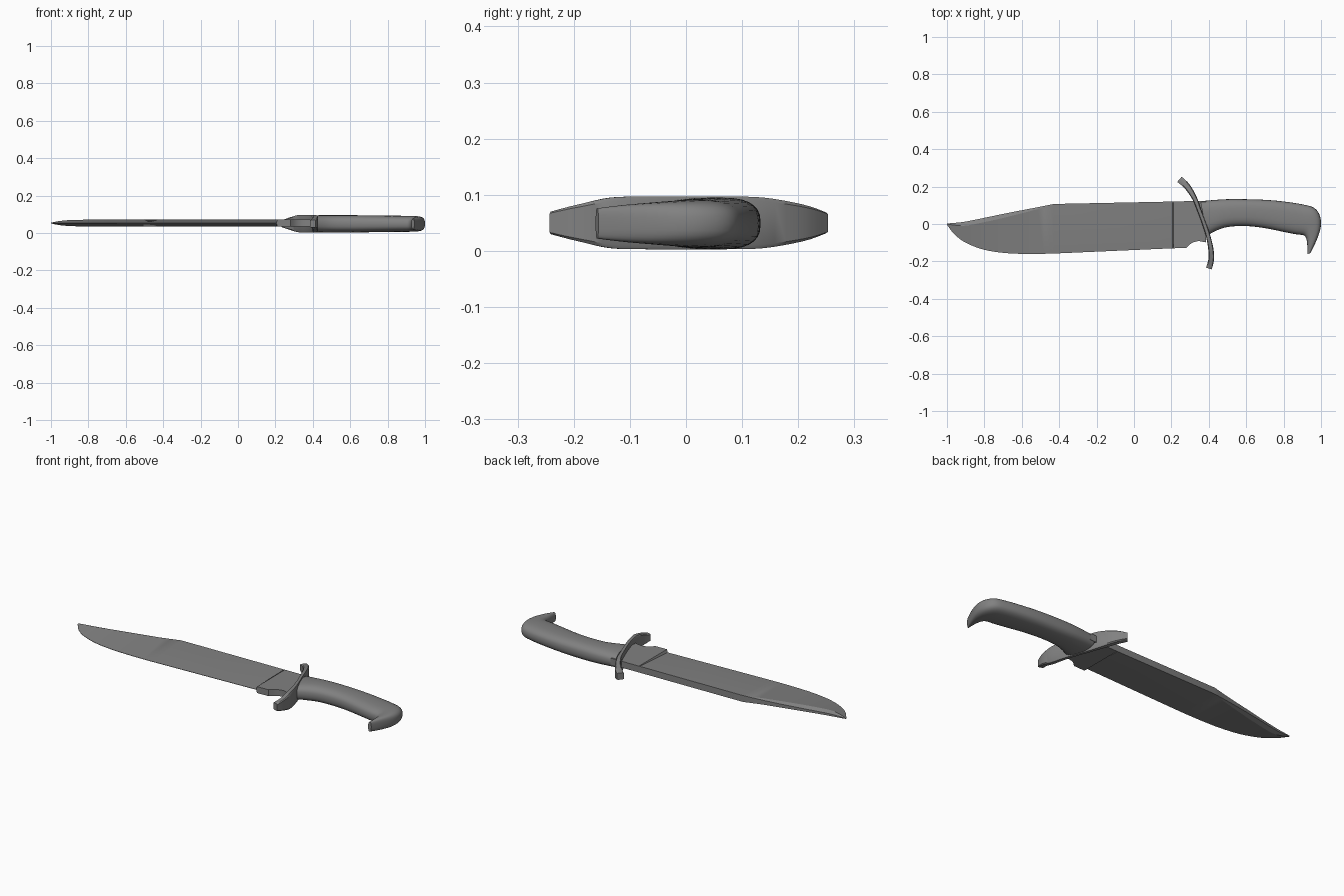
import bpy
import bmesh
from math import cos, sin, pi, radians
from mathutils import Vector

cube = bpy.data.objects.get("Cube")
if cube:
    bpy.data.objects.remove(cube)

MID = 0.05  # height of the symmetry plane

steel = bpy.data.materials.new("dark grey steel")
grey = (0.22, 0.22, 0.22, 1)
steel.use_nodes = True
steel.diffuse_color = grey
steel.node_tree.nodes["Principled BSDF"].inputs["Base Color"].default_value = grey


def loft(name, rings, angle):
    """Skin a row of equal closed rings and cap both ends."""
    bm = bmesh.new()
    rows = [[bm.verts.new(p) for p in ring] for ring in rings]
    n = len(rows[0])
    for a, b in zip(rows, rows[1:]):
        for i in range(n):
            j = (i + 1) % n
            bm.faces.new((a[i], a[j], b[j], b[i]))
    bm.faces.new(rows[0][::-1])
    bm.faces.new(rows[-1])
    bmesh.ops.remove_doubles(bm, verts=bm.verts, dist=0.0002)
    bmesh.ops.recalc_face_normals(bm, faces=bm.faces)
    mesh = bpy.data.meshes.new(name)
    bm.to_mesh(mesh)
    bm.free()
    mesh.materials.append(steel)
    obj = bpy.data.objects.new(name, mesh)
    bpy.context.collection.objects.link(obj)
    bpy.ops.object.select_all(action="DESELECT")
    obj.select_set(True)
    bpy.context.view_layer.objects.active = obj
    bpy.ops.object.shade_smooth_by_angle(angle=radians(angle))
    return obj


def smooth(rows, steps):
    """Catmull-Rom interpolation through rows of numbers."""
    pts = [rows[0]] + rows + [rows[-1]]
    out = []
    for k in range(len(rows) - 1):
        p, q, r, s = pts[k:k + 4]
        for i in range(steps):
            t = i / steps
            out.append([b + 0.5 * t * (c - a + t * (2*a - 5*b + 4*c - d + t * (3*(b - c) + d - a)))
                        for a, b, c, d in zip(p, q, r, s)])
    return out + [rows[-1]]


def blade_ring(x, spine, ridge, edge, hs, hr, he):
    half = [(spine, hs), (ridge, hr), (edge, he)]
    return ([Vector((x, y, MID + 0.003 + h)) for y, h in half]
            + [Vector((x, y, MID + 0.003 - h)) for y, h in reversed(half)])


# Blade: clipped point, then a wedge section, then a thick heel with a notch
T = 0.018
point = smooth([
    [-1.0, 0.003, 0.0, -0.004, 0.001, 0.002, 0.001],
    [-0.96, 0.006, -0.006, -0.055, 0.004, 0.010, 0.001],
    [-0.90, 0.013, -0.009, -0.10, 0.006, 0.016, 0.001],
    [-0.80, 0.033, 0.010, -0.138, 0.007, T, 0.001],
    [-0.68, 0.058, 0.037, -0.156, 0.009, T, 0.001],
    [-0.55, 0.083, 0.070, -0.16, 0.012, T, 0.001],
    [-0.43, 0.107, 0.102, -0.158, T, T, 0.001]], 4)
heel = [(0.205, 0.12, 0.115, -0.130, 0.001), (0.21, 0.12, 0.115, -0.130, T),
        (0.28, 0.122, 0.117, -0.127, T), (0.295, 0.122, 0.117, -0.112, T),
        (0.315, 0.123, 0.118, -0.098, T), (0.345, 0.123, 0.118, -0.091, T),
        (0.385, 0.124, 0.119, -0.098, T)]
sections = point + [(x, s, r, e, T, T, h) for x, s, r, e, h in heel]
loft("blade", [blade_ring(*s) for s in sections], 25)

# Guard: S-shaped bar, x centre, y, half width and half height at each step
guard_path = smooth([
    [0.243, 0.239, 0.018, 0.019],
    [0.285, 0.200, 0.017, 0.033],
    [0.325, 0.135, 0.013, 0.045],
    [0.350, 0.070, 0.011, 0.047],
    [0.376, 0.000, 0.011, 0.047],
    [0.398, -0.070, 0.012, 0.047],
    [0.411, -0.135, 0.014, 0.045],
    [0.413, -0.190, 0.015, 0.033],
    [0.400, -0.238, 0.016, 0.020]], 4)
rings = []
for i, (x, y, w, h) in enumerate(guard_path):
    a = guard_path[max(i - 1, 0)]
    b = guard_path[min(i + 1, len(guard_path) - 1)]
    tangent = Vector((b[0] - a[0], b[1] - a[1], 0)).normalized()
    side = Vector((-tangent.y, tangent.x, 0))
    centre = Vector((x, y, MID))
    corners = [(1, 0.85), (0.7, 1), (-0.7, 1), (-1, 0.85), (-1, -0.85), (-0.7, -1), (0.7, -1), (1, -0.85)]
    rings.append([centre + side * w * u + Vector((0, 0, h * v)) for u, v in corners])
loft("guard", rings, 35)


# Grip: rounded sections from back edge to belly, fanning round into the hooked pommel
def grip_ring(x1, y1, x2, y2, h):
    back, belly = Vector((x1, y1, MID - 0.001)), Vector((x2, y2, MID - 0.001))
    centre, arm = (back + belly) / 2, (back - belly) / 2
    ring = []
    for i in range(28):
        c, s = cos(2 * pi * i / 28), sin(2 * pi * i / 28)
        u = abs(c) ** 0.75 * (1 if c > 0 else -1)
        v = abs(s) ** 0.75 * (1 if s > 0 else -1)
        ring.append(centre + arm * u + Vector((0, 0, h * v)))
    return ring


grip = smooth([
    [0.355, 0.122, 0.39, -0.065, 0.044],
    [0.45, 0.130, 0.43, -0.040, 0.046],
    [0.52, 0.133, 0.50, -0.016, 0.046],
    [0.62, 0.132, 0.60, -0.011, 0.046],
    [0.72, 0.128, 0.70, -0.022, 0.045],
    [0.81, 0.119, 0.79, -0.040, 0.044],
    [0.90, 0.105, 0.86, -0.054, 0.043],
    [0.965, 0.085, 0.905, -0.060, 0.042],
    [0.995, 0.040, 0.920, -0.075, 0.040],
    [0.998, -0.020, 0.925, -0.098, 0.037],
    [0.975, -0.090, 0.927, -0.128, 0.033],
    [0.943, -0.156, 0.927, -0.161, 0.027]], 4)
loft("grip", [grip_ring(*s) for s in grip], 40)
